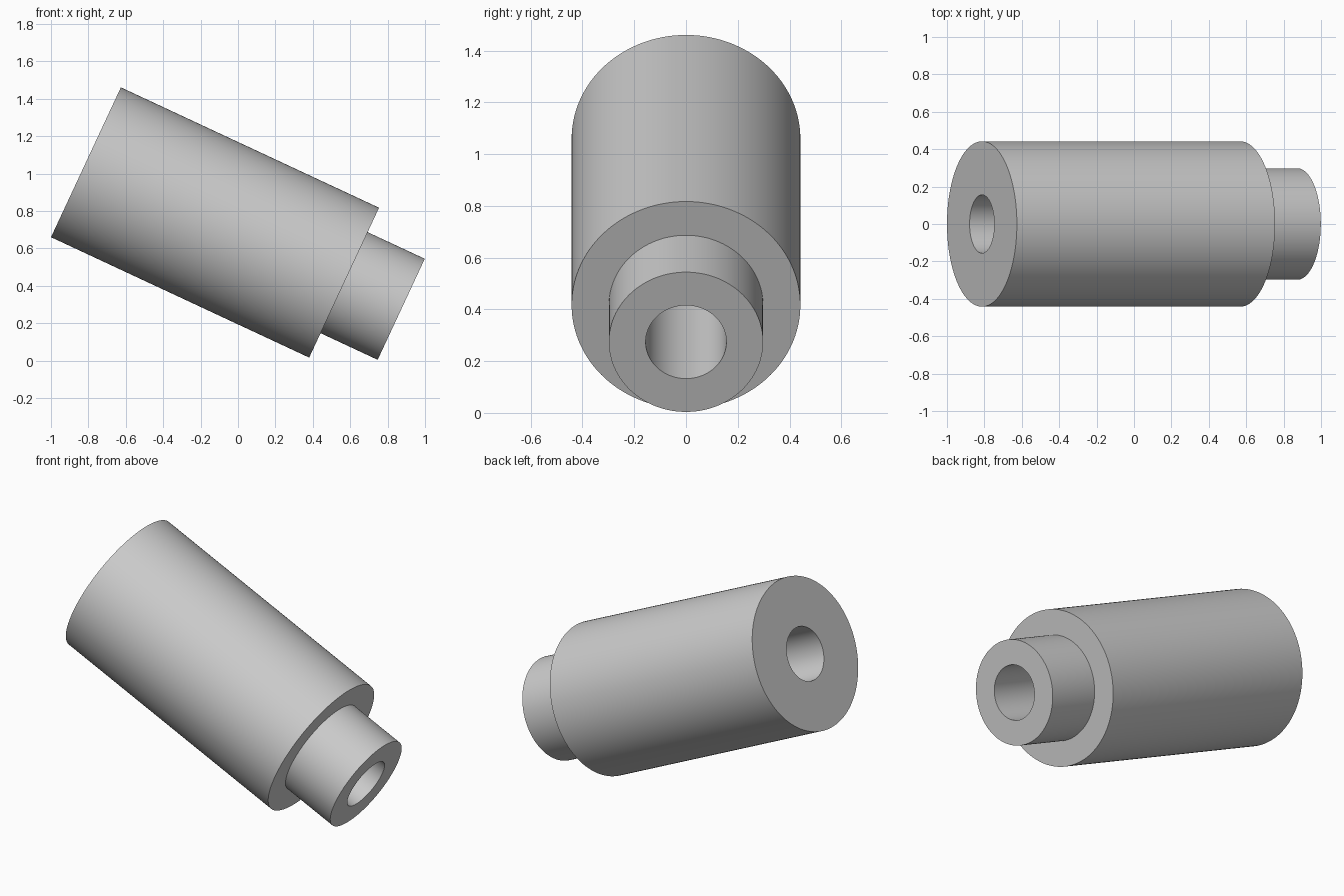
import bpy
import bmesh
import math
from mathutils import Matrix, Vector

cube = bpy.data.objects.get("Cube")
if cube:
    bpy.data.objects.remove(cube, do_unlink=True)

# Plain grey for the whole part
GREY = (0.6, 0.6, 0.6, 1)
grey = bpy.data.materials.new("plain grey")
grey.use_nodes = True
grey.diffuse_color = GREY
grey.node_tree.nodes["Principled BSDF"].inputs["Base Color"].default_value = GREY

# Dimensions along and around the tilted axis
TILT = math.radians(25)
BODY_R, NECK_R, BORE_R = 0.442, 0.298, 0.156
BODY_LEN, TOTAL_LEN = 1.523, 1.86
START = Vector((-0.813, 0, 1.06))
SEGMENTS = 128


def lathe(name, profile):
    """Revolve a closed (radius, distance) outline around local z."""
    bm = bmesh.new()
    verts = [bm.verts.new((r, 0, d)) for r, d in profile]
    edges = [bm.edges.new((verts[i - 1], verts[i])) for i in range(len(verts))]
    bmesh.ops.spin(bm, geom=verts + edges, cent=(0, 0, 0), axis=(0, 0, 1),
                   angle=math.tau, steps=SEGMENTS, use_merge=True)
    bmesh.ops.remove_doubles(bm, verts=bm.verts, dist=1e-5)
    bmesh.ops.recalc_face_normals(bm, faces=bm.faces)
    mesh = bpy.data.meshes.new(name)
    bm.to_mesh(mesh)
    bm.free()
    obj = bpy.data.objects.new(name, mesh)
    bpy.context.collection.objects.link(obj)
    return obj


# Stepped sleeve: wide body, narrow neck and a bore right through
sleeve = lathe("stepped_sleeve", [
    (BORE_R, 0), (BODY_R, 0), (BODY_R, BODY_LEN),
    (NECK_R, BODY_LEN), (NECK_R, TOTAL_LEN), (BORE_R, TOTAL_LEN)])
sleeve.data.materials.append(grey)

# Lay the axis toward +x, tipped downward
sleeve.matrix_world = (Matrix.Translation(START)
                       @ Matrix.Rotation(math.pi / 2 + TILT, 4, 'Y'))

# Smooth walls, sharp rims
bpy.ops.object.select_all(action='DESELECT')
sleeve.select_set(True)
bpy.context.view_layer.objects.active = sleeve
bpy.ops.object.shade_smooth_by_angle(angle=math.radians(30))
